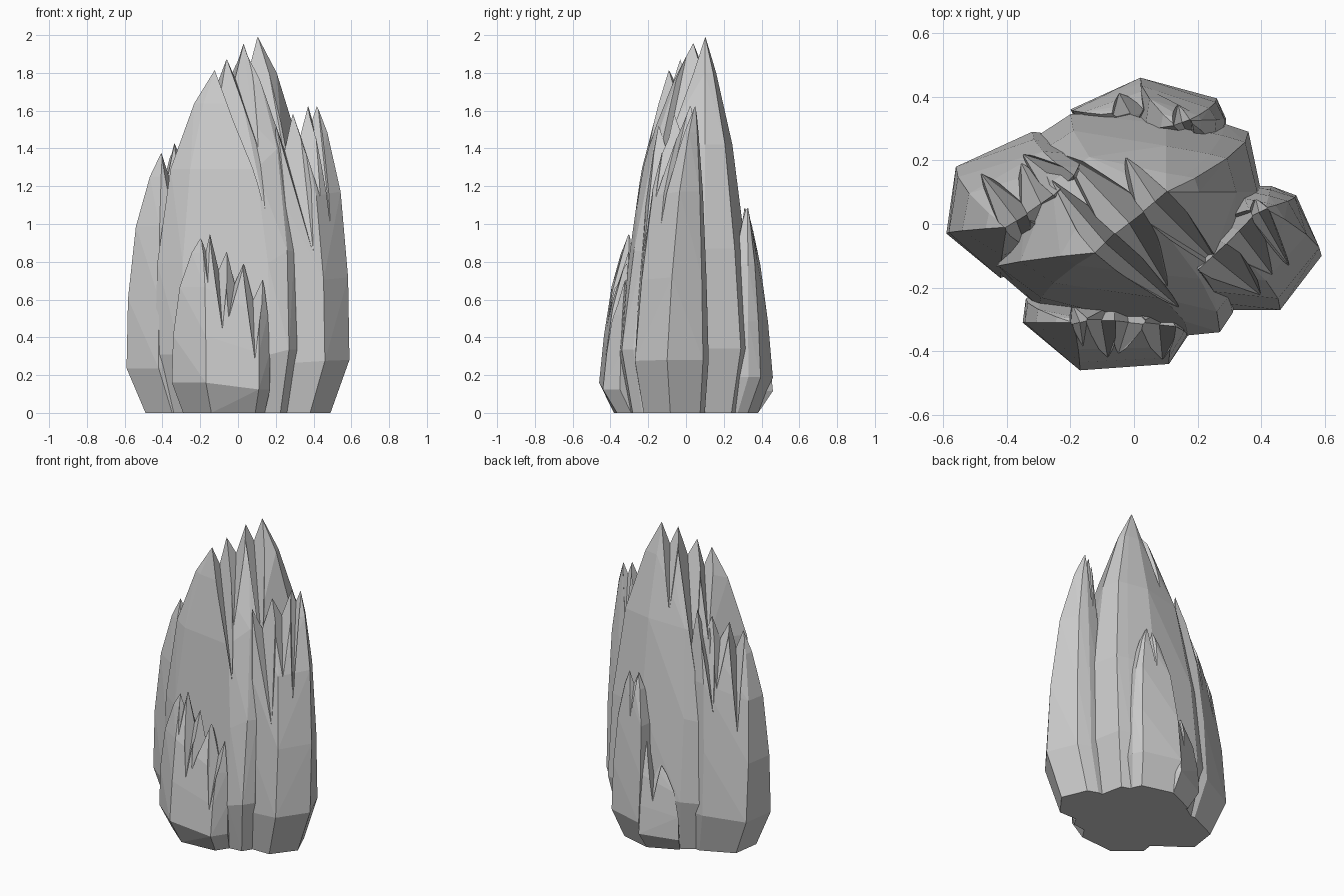
import bpy, bmesh, math
from mathutils import Vector
from mathutils.bvhtree import BVHTree

if "Cube" in bpy.data.objects:
    bpy.data.objects.remove(bpy.data.objects["Cube"])

# taper towards the ridge: (height fraction, inward share in x, in y)
LEVELS = [(0.17, 0.0, 0.0), (0.435, 0.04, 0.17), (0.71, 0.26, 0.44), (0.9, 0.65, 0.77)]


def add_hull(bm, points):
    """Faceted convex piece around the points."""
    vs = [bm.verts.new(p) for p in points]
    bmesh.ops.convex_hull(bm, input=vs)
    loose = [v for v in vs if v.is_valid and not v.link_faces]
    bmesh.ops.delete(bm, geom=loose, context='VERTS')


def finish(bm, name):
    bmesh.ops.recalc_face_normals(bm, faces=bm.faces)
    me = bpy.data.meshes.new(name)
    bm.to_mesh(me)
    bm.free()
    ob = bpy.data.objects.new(name, me)
    bpy.context.collection.objects.link(ob)
    return ob


def shard(name, outline, peaks, depth, reach):
    """Tapered slab whose ridge is split into peaks by V notches running down both faces."""
    bm = bmesh.new()
    body = []
    for x, y in outline:
        px, py, pz = min(peaks, key=lambda p: math.hypot(p[0] - x, p[1] - y))
        body.append((x * 0.83, y * 0.83, 0))
        for f, sx, sy in LEVELS:
            body.append((x + (px - x) * sx, y + (py - y) * sy, pz * f))
    add_hull(bm, body + list(peaks))
    bmesh.ops.dissolve_limit(bm, angle_limit=math.radians(2), verts=bm.verts, edges=bm.edges)
    tree = BVHTree.FromBMesh(bm)
    ob = finish(bm, name)

    cutters = []
    for i, (p, q) in enumerate(zip(peaks, peaks[1:])):
        p, q = Vector(p), Vector(q)
        along = Vector((q.x - p.x, q.y - p.y, 0))
        half = along.length / 2
        along.normalize()
        across = Vector((-along.y, along.x, 0))
        valley = (p + q) / 2
        valley.z = min(p.z, q.z) - min(depth, half * 2.6)
        for side in (-1, 1):
            out = across * side
            # groove foot lies on the face below, at a varying depth
            low = valley.copy()
            low.z -= reach * (1.0 if (i + (side > 0)) % 2 else 0.6)
            low += along * half * 0.5 * (1 if i % 2 else -1)
            hit = tree.ray_cast(low + out * 2, -out)[0]
            if hit is None:
                continue
            foot = hit + out * 0.002
            back = valley - out * 0.01
            cut = bmesh.new()
            pts = [back, foot, foot + out * 0.5]
            for s, peak in ((-1, p), (1, q)):
                rim = valley + along * s * half * 0.97
                rim.z = peak.z
                lift = Vector((along.x * s * half * 0.6, along.y * s * half * 0.6,
                               (peak.z - valley.z) * 0.62))
                pts += [rim - out * 0.01, rim + out * 0.45,
                        rim - out * 0.01 + lift, rim + out * 0.45 + lift]
            add_hull(cut, pts)
            cutter = finish(cut, "notch_cutter")
            cutter.hide_render = True
            cutters.append(cutter)
            mod = ob.modifiers.new("notch", 'BOOLEAN')
            mod.operation = 'DIFFERENCE'
            mod.solver = 'EXACT'
            mod.object = cutter
    # bake the notches and drop the cutters
    dg = bpy.context.evaluated_depsgraph_get()
    baked = bpy.data.meshes.new_from_object(ob.evaluated_get(dg))
    ob.modifiers.clear()
    ob.data = baked
    for c in cutters:
        bpy.data.objects.remove(c)
    return ob


# tall middle shard
shard("main_shard",
      [(0.31, -0.28), (0.27, -0.34), (0.17, -0.35), (-0.30, -0.26), (-0.44, -0.14),
       (-0.33, 0.26), (-0.20, 0.345), (0.10, 0.36), (0.285, 0.315), (0.36, 0.29), (0.40, 0.10)],
      [(0.10, 0.10, 2.0), (0.03, 0.04, 1.97), (-0.06, -0.03, 1.89), (-0.12, -0.09, 1.82)],
      0.1, 0.65)

# right shard
shard("right_shard",
      [(0.59, -0.10), (0.46, -0.27), (0.27, -0.27), (0.20, -0.15), (0.34, 0.12),
       (0.43, 0.12), (0.51, 0.09)],
      [(0.41, 0.05, 1.65), (0.37, 0.03, 1.66), (0.285, -0.06, 1.62), (0.20, -0.14, 1.55)],
      0.12, 0.6)

# left shard
shard("left_shard",
      [(-0.59, -0.03), (-0.56, 0.18), (-0.32, 0.29), (-0.15, 0.27), (-0.20, -0.08),
       (-0.42, -0.17)],
      [(-0.40, -0.01, 1.39), (-0.335, 0.03, 1.45), (-0.25, 0.09, 1.50), (-0.19, 0.15, 1.53)],
      0.1, 0.5)

# low front shard
shard("front_shard",
      [(-0.35, -0.31), (-0.34, -0.235), (-0.17, -0.46), (0.11, -0.44), (0.17, -0.35),
       (0.10, -0.25)],
      [(-0.19, -0.31, 0.94), (-0.15, -0.30, 0.97), (-0.06, -0.30, 0.89),
       (0.03, -0.31, 0.81), (0.125, -0.32, 0.73)], 0.1, 0.35)

# low back shard and the stump beside it
shard("back_shard",
      [(0.02, 0.46), (0.26, 0.395), (0.29, 0.33), (0.28, 0.2), (0.0, 0.28)],
      [(0.17, 0.325, 1.11), (0.13, 0.31, 1.10)], 0.1, 0.4)
shard("back_stump",
      [(-0.20, 0.36), (0.02, 0.46), (0.10, 0.30), (-0.10, 0.22)],
      [(-0.05, 0.34, 0.55), (0.03, 0.36, 0.68)], 0.08, 0.15)
